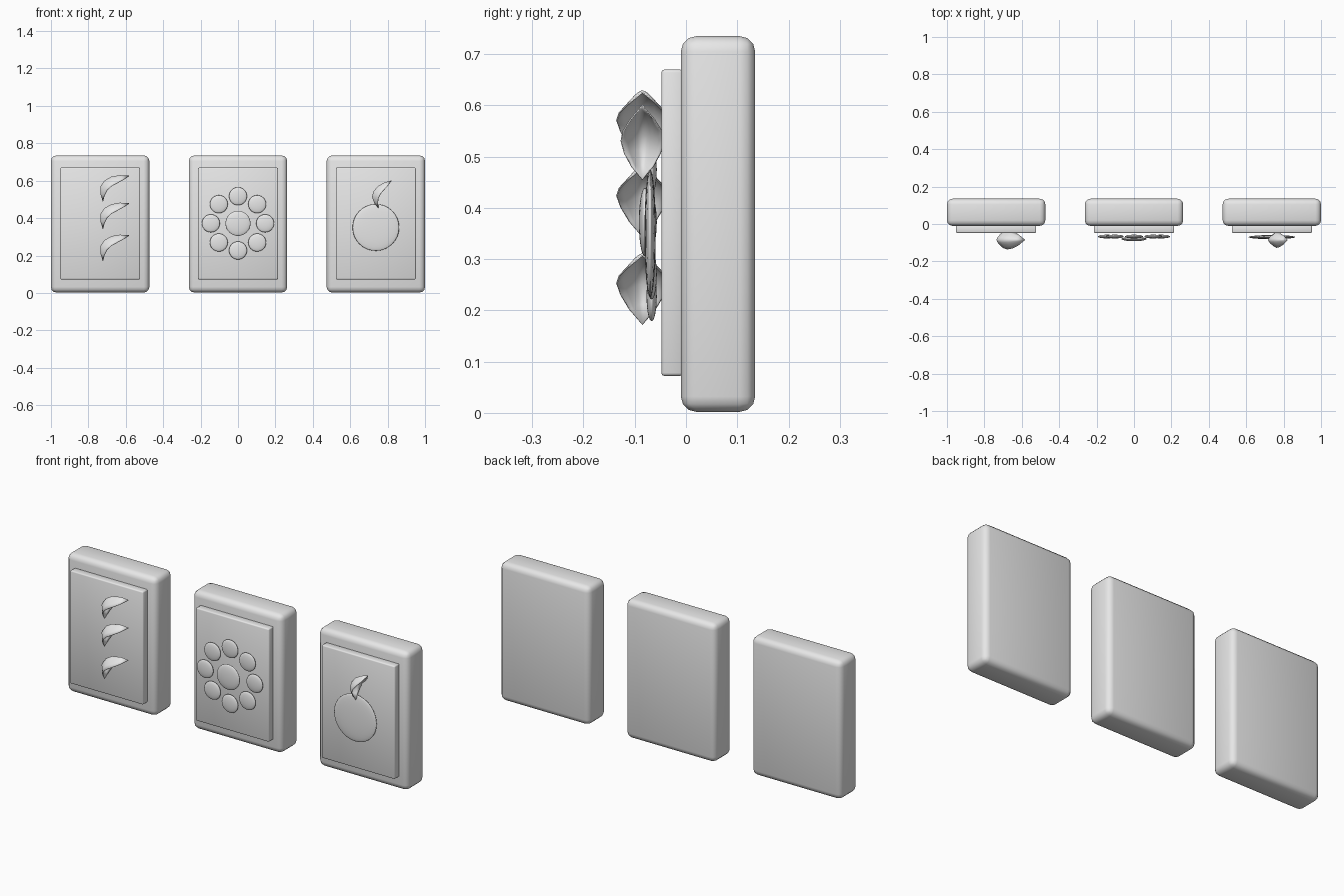
import bpy, bmesh
from math import sin, cos, tau, radians
from mathutils import Vector

cube = bpy.data.objects.get("Cube")
if cube:
    bpy.data.objects.remove(cube, do_unlink=True)

grey = bpy.data.materials.new("plain grey")
grey.use_nodes = True
grey.diffuse_color = (0.8, 0.8, 0.8, 1)
grey.node_tree.nodes["Principled BSDF"].inputs["Base Color"].default_value = (0.8, 0.8, 0.8, 1)


def finish(name, bm, location):
    mesh = bpy.data.meshes.new(name)
    bm.to_mesh(mesh)
    bm.free()
    mesh.materials.append(grey)
    mesh.shade_smooth()
    obj = bpy.data.objects.new(name, mesh)
    obj.location = location
    bpy.context.collection.objects.link(obj)
    return obj


def rounded_box(name, location, size, radius, segments):
    bm = bmesh.new()
    bmesh.ops.create_cube(bm, size=1)
    bmesh.ops.scale(bm, vec=size, verts=bm.verts)
    obj = finish(name, bm, location)
    bevel = obj.modifiers.new("Bevel", "BEVEL")
    bevel.width, bevel.segments = radius, segments


def lens(name, location, radius, depth):
    bm = bmesh.new()
    bmesh.ops.create_uvsphere(bm, u_segments=32, v_segments=16, radius=1)
    bmesh.ops.scale(bm, vec=(radius, depth, radius), verts=bm.verts)
    finish(name, bm, location)


# Leaf outline: ridge line, drooping rim line, half width along its length
RIDGE = [(0, 0), (-.012, .04), (-.012, .08), (.01, .11), (.045, .13), (.09, .138), (.14, .135)]
RIM = [(0, 0), (.008, .03), (.022, .058), (.045, .08), (.072, .095), (.105, .112), (.14, .135)]
HALF = [0, .025, .042, .05, .045, .028, 0]


def leaf(name, location, scale=1, turn=0):
    """Folded curved leaf, arched in the x-z plane and spread along y."""
    bm = bmesh.new()
    c, s = cos(turn) * scale, sin(turn) * scale
    rows = []
    for ridge, rim, half in zip(RIDGE, RIM, HALF):
        row = []
        for step in range(-4, 5):
            v = step / 4
            x, z = Vector(ridge).lerp(Vector(rim), abs(v) ** 1.5)
            row.append(bm.verts.new((c * x - s * z, v * half * scale, s * x + c * z)))
        rows.append(row)
    for a, b in zip(rows, rows[1:]):
        for i in range(8):
            bm.faces.new((a[i], a[i + 1], b[i + 1], b[i]))
    bmesh.ops.remove_doubles(bm, verts=bm.verts, dist=1e-5)
    bmesh.ops.recalc_face_normals(bm, faces=bm.faces)
    obj = finish(name, bm, location)
    shell = obj.modifiers.new("Thickness", "SOLIDIFY")
    shell.thickness, shell.offset = 0.003, 0


# Tiles with raised front panels
for side, x in (("right", -.737), ("middle", 0), ("left", .737)):
    rounded_box(side + "_tile", (x, .0625, .3685), (.526, .145, .733), .03, 3)
    rounded_box(side + "_panel", (x, -.027, .371), (.428, .042, .598), .006, 2)

# Three leaves on the right tile
for i, z in enumerate((.49, .343, .172)):
    leaf(f"leaf_{i + 1}", (-.722, -.085, z))

# Flower on the middle tile
lens("flower_centre", (0, -.08, .372), .067, .012)
for i in range(8):
    a = tau * i / 8
    lens(f"petal_{i + 1}", (.145 * cos(a), -.067, .372 + .145 * sin(a)), .048, .01)

# Fruit with its leaf on the left tile
lens("fruit", (.737, -.07, .35), .125, .011)
leaf("fruit_leaf", (.75, -.085, .455), .83, radians(20))
